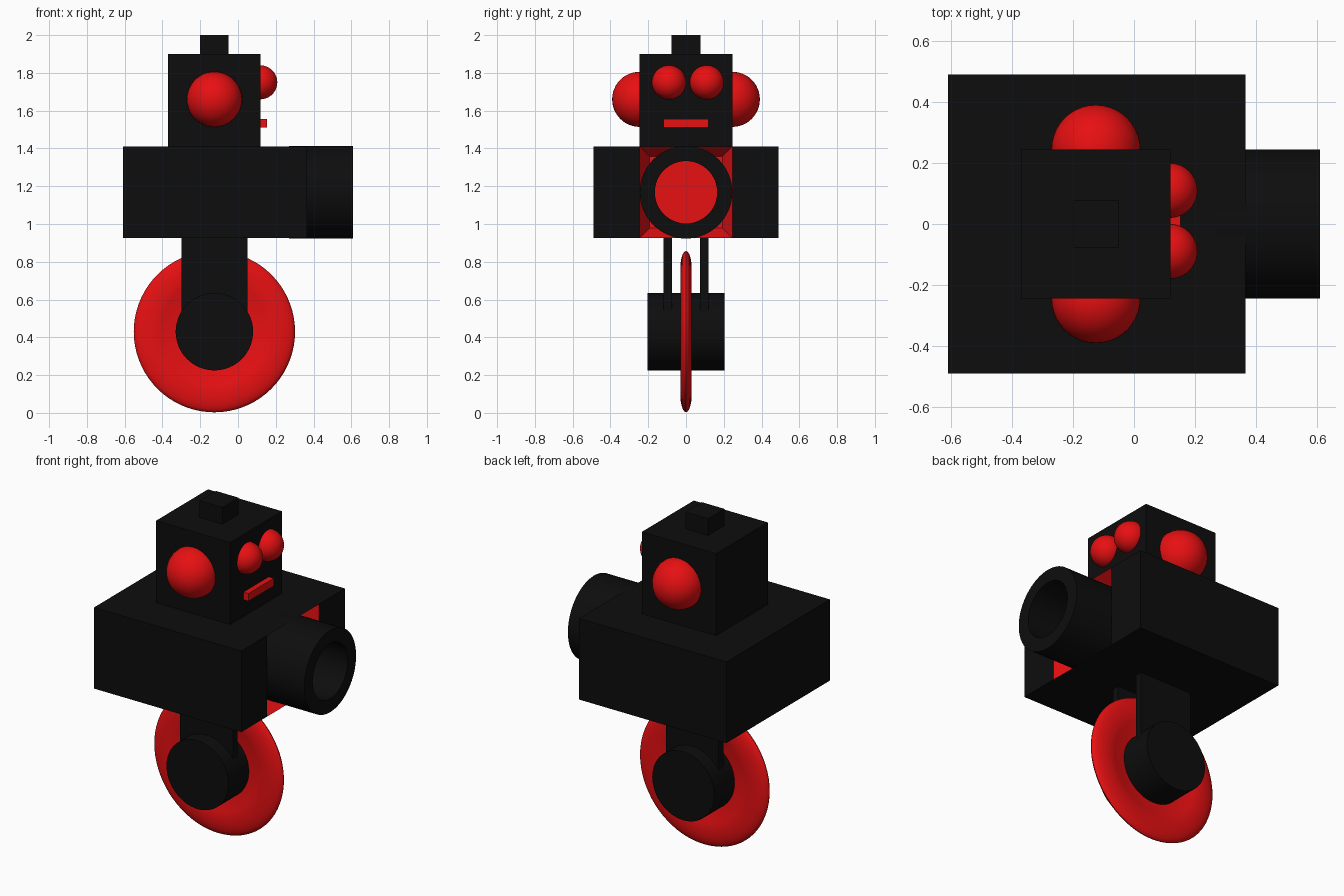
import bpy, bmesh, math
from mathutils import Matrix, Vector

if "Cube" in bpy.data.objects:
    bpy.data.objects.remove(bpy.data.objects["Cube"], do_unlink=True)


def material(name, color):
    m = bpy.data.materials.new(name)
    m.use_nodes = True
    m.diffuse_color = color
    bsdf = next(n for n in m.node_tree.nodes if n.type == 'BSDF_PRINCIPLED')
    bsdf.inputs["Base Color"].default_value = color
    return m


BLACK = material("black", (0.004, 0.004, 0.004, 1))
RED = material("red", (0.8, 0.005, 0.006, 1))


def finish(name, bm, *mats, smooth=False):
    bmesh.ops.recalc_face_normals(bm, faces=bm.faces)
    me = bpy.data.meshes.new(name)
    bm.to_mesh(me)
    bm.free()
    for m in mats:
        me.materials.append(m)
    ob = bpy.data.objects.new(name, me)
    bpy.context.collection.objects.link(ob)
    if smooth:
        bpy.ops.object.select_all(action='DESELECT')
        ob.select_set(True)
        bpy.context.view_layer.objects.active = ob
        bpy.ops.object.shade_smooth_by_angle(angle=math.radians(35))
    return ob


def box_mesh(lo, hi):
    lo, hi = Vector(lo), Vector(hi)
    bm = bmesh.new()
    bmesh.ops.create_cube(bm, size=1, matrix=Matrix.Translation((lo + hi) / 2)
                          @ Matrix.Diagonal((*(hi - lo), 1)))
    return bm


def box(name, lo, hi, mat):
    return finish(name, box_mesh(lo, hi), mat)


def ball(name, center, r):
    bm = bmesh.new()
    bmesh.ops.create_uvsphere(bm, u_segments=40, v_segments=24, radius=r,
                              matrix=Matrix.Translation(center))
    return finish(name, bm, RED, smooth=True)


def lathe(name, profile, axis, center, mat, steps=64):
    """Spin a closed (radius, offset) loop around the X or Y axis."""
    bm = bmesh.new()
    vs = [bm.verts.new((r, 0, h)) for r, h in profile]
    es = [bm.edges.new((vs[i - 1], vs[i])) for i in range(len(vs))]
    bmesh.ops.spin(bm, geom=vs + es, cent=(0, 0, 0), axis=(0, 0, 1),
                   angle=math.tau, steps=steps)
    bmesh.ops.remove_doubles(bm, verts=bm.verts, dist=0.0001)
    turn = Vector((0, 0, 1)).rotation_difference(Vector(axis)).to_matrix().to_4x4()
    bm.transform(Matrix.Translation(center) @ turn)
    return finish(name, bm, mat, smooth=True)


# Body, with a red tapered recess in the middle of its chest face
bm = box_mesh((-0.61, -0.49, 0.925), (0.365, 0.49, 1.41))
for y in (-0.245, 0.245):
    bmesh.ops.bisect_plane(bm, geom=bm.verts[:] + bm.edges[:] + bm.faces[:],
                           plane_co=(0, y, 0), plane_no=(0, 1, 0))
bm.normal_update()
chest = min((f for f in bm.faces if f.normal.x > 0.9),
            key=lambda f: abs(f.calc_center_median().y))
ring = bmesh.ops.inset_individual(bm, faces=[chest], thickness=0.075, depth=-0.1)
for f in ring["faces"] + [chest]:
    f.material_index = 1
finish("body", bm, BLACK, RED)

# Chest barrel
lathe("chest_barrel", [(0.165, 0), (0.245, 0), (0.245, 0.34), (0.165, 0.34)],
      (1, 0, 0), (0.27, 0, 1.168), BLACK)

# Head and cap
box("head", (-0.37, -0.245, 1.41), (0.12, 0.245, 1.90), BLACK)
box("head_cap", (-0.2, -0.077, 1.90), (-0.05, 0.077, 2.0), BLACK)
box("mouth", (0.1, -0.12, 1.51), (0.153, 0.12, 1.556), RED)

# Ears, eyes and fork legs on both sides
for side, s in (("right", -1), ("left", 1)):
    ball(f"ear_{side}", (-0.125, s * 0.245, 1.66), 0.146)
    ball(f"eye_{side}", (0.118, 0.01 + s * 0.1, 1.75), 0.09)
    box(f"fork_leg_{side}", (-0.30, s * 0.097 - 0.022, 0.43),
        (0.05, s * 0.097 + 0.022, 0.93), BLACK)

# Wheel hub
lathe("wheel_hub", [(0, -0.205), (0.205, -0.205), (0.205, 0.205), (0, 0.205)],
      (0, 1, 0), (-0.125, 0, 0.43), BLACK)

# Thin tyre: rounded outer band, creased into a sloping inner web
band = []
for i in range(17):
    a = math.radians(-140 + 280 * i / 16)
    band.append((0.335 + 0.092 * math.cos(a), 0.03 * math.sin(a)))
lathe("tyre", band + [(0.18, 0.008), (0.18, -0.008)],
      (0, 1, 0), (-0.125, 0, 0.43), RED, steps=72)
